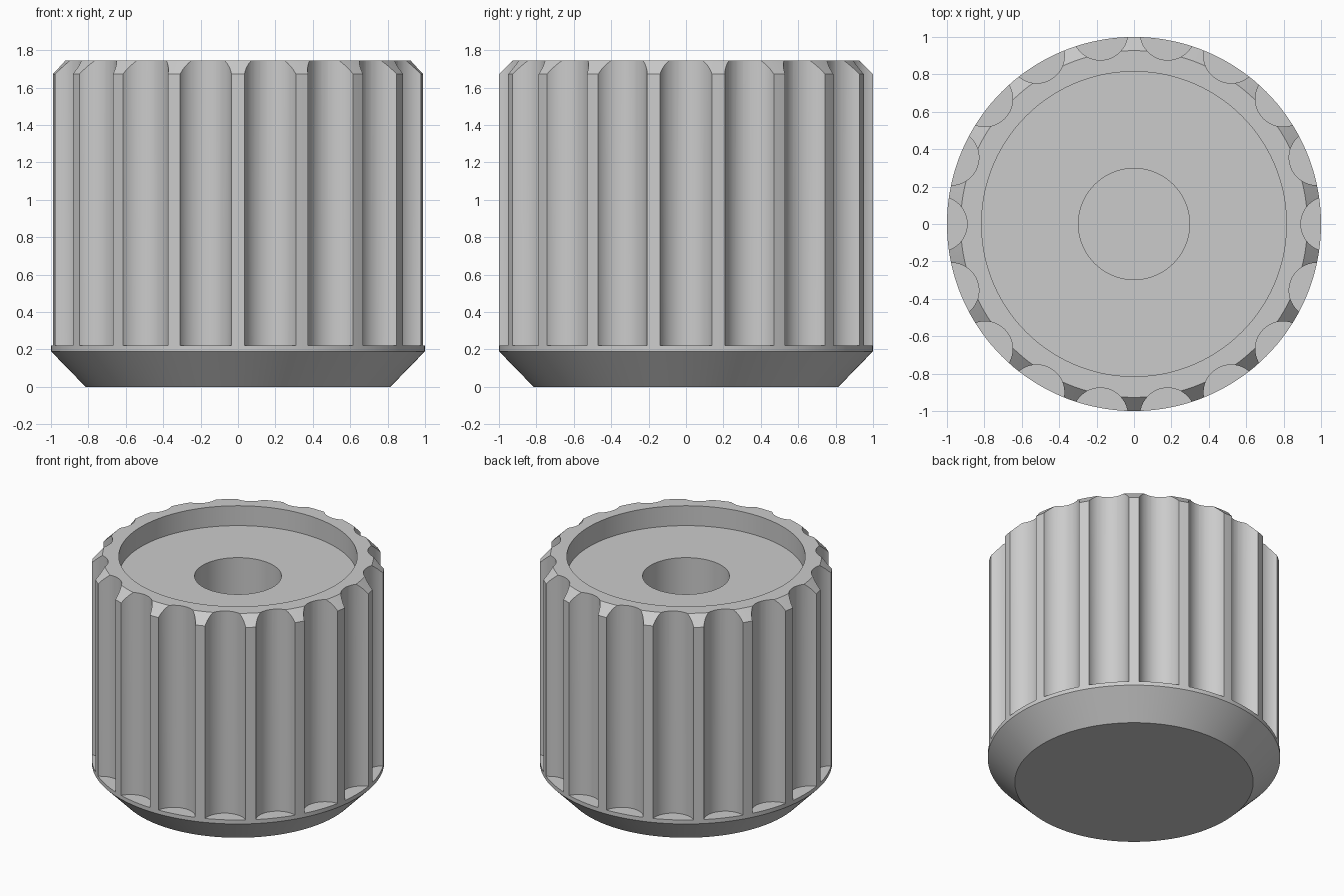
import bpy, bmesh
from math import cos, sin, pi, radians
from mathutils import Matrix, Vector

cube = bpy.data.objects.get("Cube")
if cube:
    bpy.data.objects.remove(cube, do_unlink=True)

SEGMENTS = 144
FLUTES = 18
FLUTE_RADIUS = 0.148
FLUTE_CENTRE = 1.04
FLUTE_START = 0.22
HEIGHT = 1.745


def make_object(name, bm):
    bmesh.ops.recalc_face_normals(bm, faces=bm.faces)
    mesh = bpy.data.meshes.new(name)
    bm.to_mesh(mesh)
    bm.free()
    obj = bpy.data.objects.new(name, mesh)
    bpy.context.collection.objects.link(obj)
    return obj


def lathe(name, profile):
    """Revolve (radius, height) points around the z axis."""
    bm = bmesh.new()
    verts = [bm.verts.new((r, 0, z)) for r, z in profile]
    edges = [bm.edges.new(pair) for pair in zip(verts, verts[1:])]
    bmesh.ops.spin(bm, geom=verts + edges, cent=(0, 0, 0), axis=(0, 0, 1),
                   angle=2 * pi, steps=SEGMENTS, use_merge=True)
    bmesh.ops.remove_doubles(bm, verts=bm.verts, dist=0.0001)
    return make_object(name, bm)


# Grey material
grey = bpy.data.materials.new("grey")
grey.use_nodes = True
grey.diffuse_color = (0.6, 0.6, 0.6, 1)
grey.node_tree.nodes["Principled BSDF"].inputs["Base Color"].default_value = grey.diffuse_color

# Knob body: bevelled base, chamfered top, shallow recess and shaft hole
knob = lathe("fluted_knob", [
    (0, 0), (0.815, 0), (1, 0.19), (1, 1.672), (0.927, HEIGHT),
    (0.815, HEIGHT), (0.815, 1.595), (0.297, 1.595), (0.297, 0.6), (0, 0.6),
])
knob.data.materials.append(grey)

# Ring of round cutters for the grip flutes
bm = bmesh.new()
depth = 2 - FLUTE_START
for i in range(FLUTES):
    angle = 2 * pi * i / FLUTES
    place = Matrix.Translation(Vector((FLUTE_CENTRE * cos(angle), FLUTE_CENTRE * sin(angle),
                                       FLUTE_START + depth / 2)))
    bmesh.ops.create_cone(bm, cap_ends=True, segments=48, radius1=FLUTE_RADIUS,
                          radius2=FLUTE_RADIUS, depth=depth,
                          matrix=place @ Matrix.Rotation(angle, 4, "Z"))
cutter = make_object("flute_cutters", bm)
cutter.hide_render = True

# Cut the flutes, then shade
cut = knob.modifiers.new("flutes", "BOOLEAN")
cut.operation = "DIFFERENCE"
cut.solver = "EXACT"
cut.object = cutter
bpy.ops.object.select_all(action="DESELECT")
knob.select_set(True)
bpy.context.view_layer.objects.active = knob
bpy.ops.object.modifier_apply(modifier=cut.name)
bpy.data.objects.remove(cutter, do_unlink=True)
bpy.ops.object.shade_smooth_by_angle(angle=radians(25))
